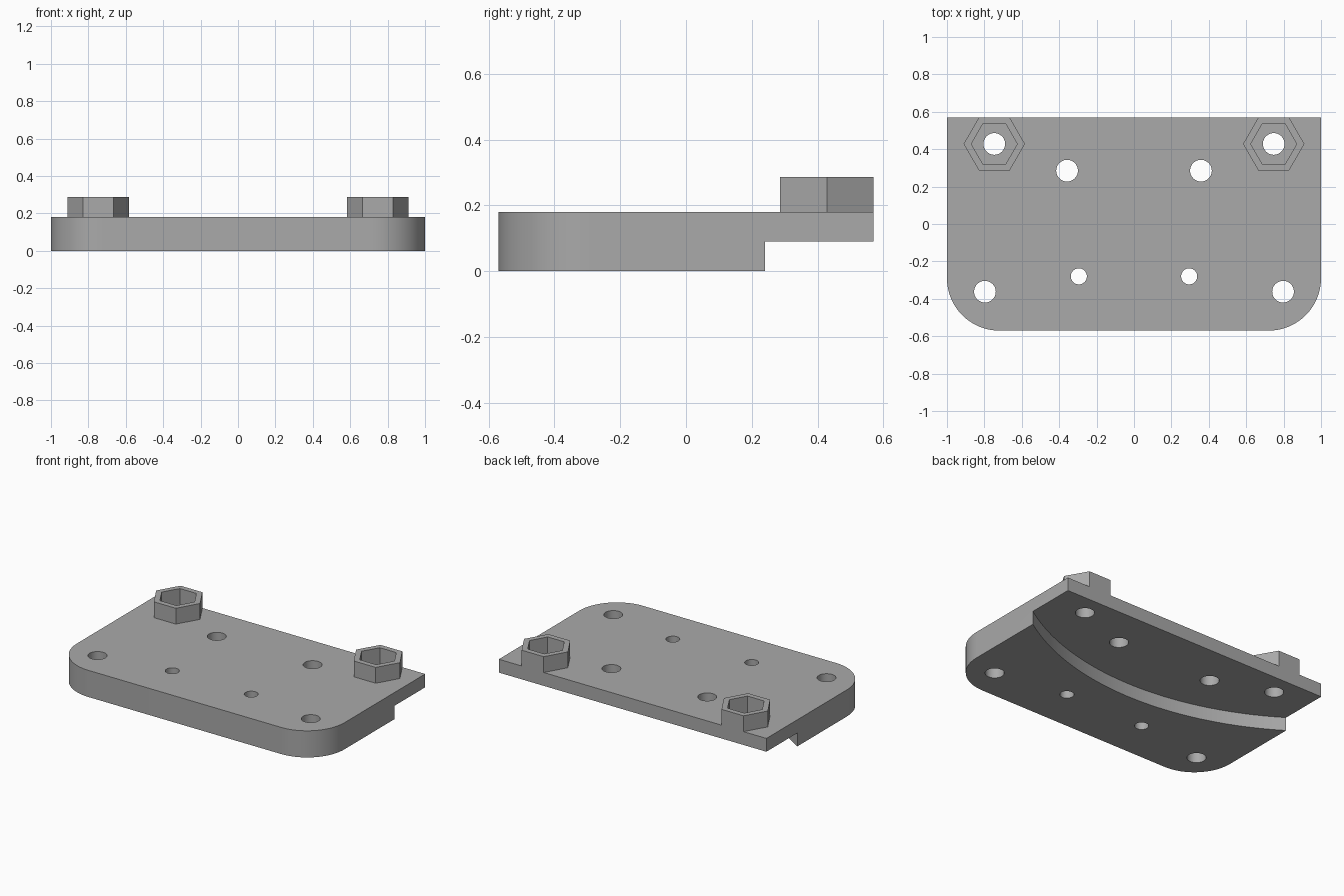
import bpy, bmesh
from math import sin, cos, pi, radians, asin, sqrt

cube = bpy.data.objects.get("Cube")
if cube:
    bpy.data.objects.remove(cube, do_unlink=True)

HALF_W, HALF_D, THICK, STEP = 1.0, 0.57, 0.18, 0.09
CORNER = 0.28
BOSS_TOP, BOSS_R, SOCKET_R = 0.287, 0.164, 0.123
BOSS_X, BOSS_Y = 0.747, HALF_D - BOSS_R * cos(radians(30))

grey = bpy.data.materials.new("matte grey")
grey.use_nodes = True
grey.diffuse_color = (0.4, 0.4, 0.4, 1)
grey.node_tree.nodes["Principled BSDF"].inputs["Base Color"].default_value = (0.4, 0.4, 0.4, 1)


def arc(cx, cy, r, start, end, n):
    """Points along a circular arc, angles in radians."""
    steps = [start + (end - start) * i / n for i in range(n + 1)]
    return [(cx + r * cos(a), cy + r * sin(a)) for a in steps]


def prism(name, outline, z0, z1):
    """Extrude a flat outline between two heights."""
    bm = bmesh.new()
    base = bm.faces.new([bm.verts.new((x, y, z0)) for x, y in outline])
    top = bmesh.ops.extrude_face_region(bm, geom=[base])["geom"]
    bmesh.ops.translate(bm, vec=(0, 0, z1 - z0),
                        verts=[v for v in top if isinstance(v, bmesh.types.BMVert)])
    bmesh.ops.recalc_face_normals(bm, faces=bm.faces)
    mesh = bpy.data.meshes.new(name)
    bm.to_mesh(mesh)
    bm.free()
    mesh.materials.append(grey)
    ob = bpy.data.objects.new(name, mesh)
    bpy.context.collection.objects.link(ob)
    return ob


def combine(target, tool, operation):
    """Apply a boolean and discard the tool."""
    bpy.context.view_layer.objects.active = target
    mod = target.modifiers.new(operation, 'BOOLEAN')
    mod.operation, mod.object, mod.solver = operation, tool, 'EXACT'
    bpy.ops.object.modifier_apply(modifier=mod.name)
    bpy.data.objects.remove(tool, do_unlink=True)


def ring(x, y, r, n):
    return arc(x, y, r, 0, 2 * pi, n)[:-1]


# Plate with square back corners and rounded front corners
cx, cy = HALF_W - CORNER, CORNER - HALF_D
outline = [(HALF_W, HALF_D), (-HALF_W, HALF_D)]
outline += arc(-cx, cy, CORNER, pi, 1.5 * pi, 20)
outline += arc(cx, cy, CORNER, 1.5 * pi, 2 * pi, 20)
plate = prism("mounting_plate", outline, 0, THICK)

# Curved step under the back
edge_y, sag = 0.24, 0.30
radius = (1 + sag * sag) / (2 * sag)
spread = asin(1 / radius) * 1.02
curve = arc(0, edge_y - sag + radius, radius, 1.5 * pi - spread, 1.5 * pi + spread, 48)
recess = prism("recess_cutter", curve + [(1.1, 0.7), (-1.1, 0.7)], -0.1, STEP)
combine(plate, recess, 'DIFFERENCE')

# Hexagonal nut bosses with sockets, and the screw holes
holes = [(BOSS_X, BOSS_Y, 0.058), (0.358, 0.285, 0.058),
         (0.797, -0.362, 0.058), (0.295, -0.28, 0.043)]
for side in (-1, 1):
    x = side * BOSS_X
    combine(plate, prism("boss", ring(x, BOSS_Y, BOSS_R, 6), STEP + 0.03, BOSS_TOP), 'UNION')
    combine(plate, prism("socket", ring(x, BOSS_Y, SOCKET_R, 6), THICK - 0.01, 0.4), 'DIFFERENCE')
    for hx, hy, r in holes:
        combine(plate, prism("drill", ring(side * hx, hy, r, 40), -0.1, 0.4), 'DIFFERENCE')

# Smooth curved walls, crisp edges
bpy.ops.object.select_all(action='DESELECT')
plate.select_set(True)
bpy.context.view_layer.objects.active = plate
bpy.ops.object.shade_smooth_by_angle(angle=radians(30))
